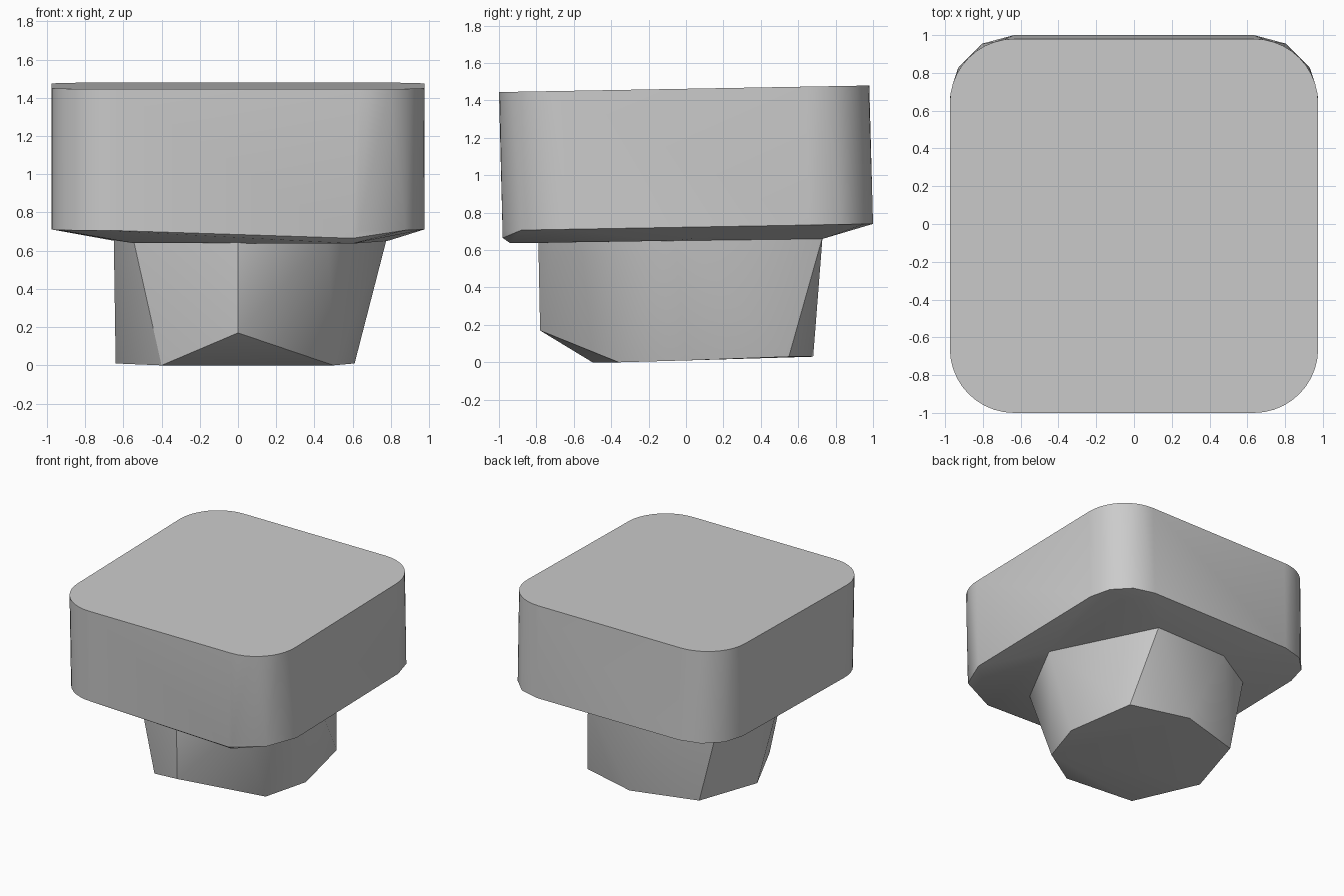
import bpy, bmesh, math

cube = bpy.data.objects.get("Cube")
if cube:
    bpy.data.objects.remove(cube, do_unlink=True)

grey = bpy.data.materials.new("plain_grey")
grey.use_nodes = True
grey.diffuse_color = (0.6, 0.6, 0.6, 1)
grey.node_tree.nodes["Principled BSDF"].inputs["Base Color"].default_value = (0.6, 0.6, 0.6, 1)


def hull_object(name, points, angle):
    """Wrap a set of points in a faceted convex solid."""
    bm = bmesh.new()
    for p in points:
        bm.verts.new(p)
    res = bmesh.ops.convex_hull(bm, input=bm.verts[:])
    loose = [v for v in bm.verts if not v.link_faces]
    bmesh.ops.delete(bm, geom=loose, context='VERTS')
    bmesh.ops.dissolve_limit(bm, angle_limit=math.radians(0.5),
                             verts=bm.verts[:], edges=bm.edges[:])
    bmesh.ops.recalc_face_normals(bm, faces=bm.faces[:])
    mesh = bpy.data.meshes.new(name)
    bm.to_mesh(mesh)
    bm.free()
    mesh.materials.append(grey)
    ob = bpy.data.objects.new(name, mesh)
    bpy.context.collection.objects.link(ob)
    bpy.ops.object.select_all(action='DESELECT')
    ob.select_set(True)
    bpy.context.view_layer.objects.active = ob
    bpy.ops.object.shade_smooth_by_angle(angle=math.radians(angle))
    return ob


def rounded_outline(height, shift, segments):
    """Slightly tilted rounded rectangle, with its own step count per corner."""
    hx, hy, r = 0.975, 0.99, 0.34
    pts = []
    for i, (sx, sy) in enumerate(((1, 1), (-1, 1), (-1, -1), (1, -1))):
        for k in range(segments[i] + 1):
            a = math.pi / 2 * (i + k / segments[i])
            x = sx * (hx - r) + r * math.cos(a)
            y = sy * (hy - r) + r * math.sin(a) + shift
            pts.append((x, y, height + 0.0177 * y))
    return pts


# Slab: fine rounded top, coarser lower corners, shallow faceted underside
underside = [(-0.55, -0.6, 0.64), (0.6, -0.94, 0.637), (0.6, -0.98, 0.665),
             (0.78, -0.06, 0.65), (0.37, 0.73, 0.66), (-0.27, 0.73, 0.66),
             (-0.65, 0.4, 0.652)]
slab = rounded_outline(1.4625, -0.01, (10, 10, 10, 10))
slab += rounded_outline(0.7225, 0.01, (3, 3, 10, 2))
hull_object("slab", slab + underside, 30)

# Stem: irregular faceted foot reaching up into the slab
stem_top = [(0, -0.79), (0.47, -0.66), (0.78, -0.06), (0.37, 0.73),
            (-0.27, 0.72), (-0.64, 0.5), (-0.65, 0), (-0.55, -0.5)]
stem_base = [(0, -0.78, 0.17), (0.5, -0.36, 0.0), (0.61, 0, 0.01), (0.5, 0.55, 0.03),
             (0.03, 0.68, 0.03), (-0.49, 0.53, 0.03), (-0.64, 0, 0.01), (-0.4, -0.5, 0.0)]
hull_object("stem", [(x, y, 0.67) for x, y in stem_top] + stem_base, 30)
